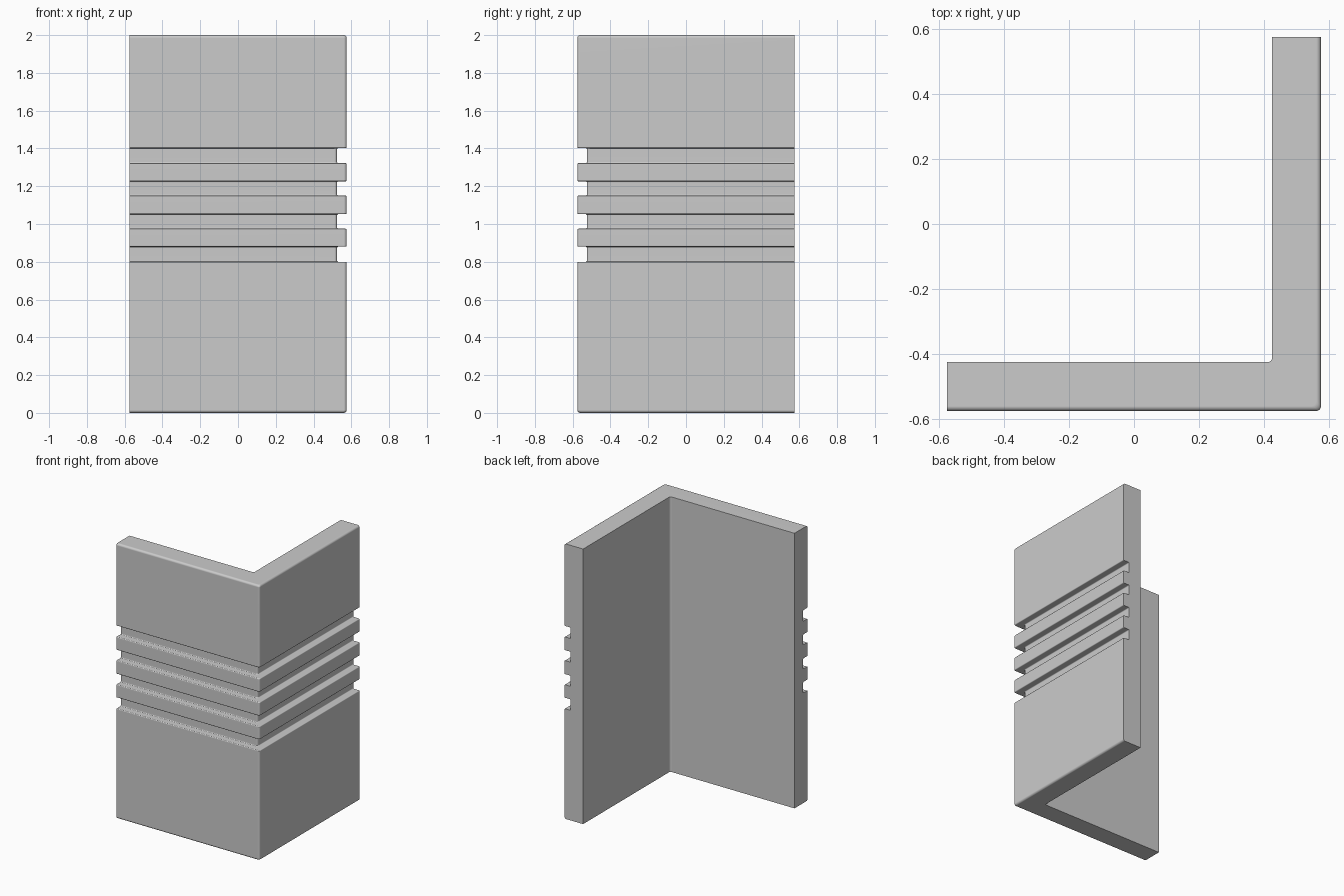
import bpy, bmesh, math
from mathutils import Vector

if "Cube" in bpy.data.objects:
    bpy.data.objects.remove(bpy.data.objects["Cube"])

HALF, THICK, HEIGHT = 0.575, 0.15, 2.0
DEPTH = 0.05
ROUND, LIP, SEG = 0.015, 0.006, 4
GROOVES = [(0.80, 0.88), (0.975, 1.052), (1.15, 1.226), (1.322, 1.402)]


def fillet(prev, cur, nxt, r):
    """Points of a rounded right-angle corner."""
    if r == 0:
        return [cur]
    a = (prev - cur).normalized() * r
    b = (nxt - cur).normalized() * r
    centre = cur + a + b
    angles = [math.pi / 2 * i / SEG for i in range(SEG + 1)]
    return [centre - b * math.cos(t) - a * math.sin(t) for t in angles]


# Wall section as (depth from outer face, height), with a corner radius each
corners = [(THICK, 0, 0), (0, 0, ROUND)]
for low, high in GROOVES:
    corners += [(0, low, LIP), (DEPTH, low, LIP), (DEPTH, high, LIP), (0, high, LIP)]
corners += [(0, HEIGHT, ROUND), (THICK, HEIGHT, 0)]
points = [Vector(c[:2]) for c in corners]
section = []
for i, (point, corner) in enumerate(zip(points, corners)):
    section += fillet(points[i - 1], point, points[(i + 1) % len(points)], corner[2])


def path(d):
    """L-shaped plan path, inset by d from the outer faces."""
    start = Vector((-HALF, -HALF + d))
    turn = Vector((HALF - d, -HALF + d))
    end = Vector((HALF - d, HALF))
    return [start] + fillet(start, turn, end, ROUND) + [end]


# Sweep the section round the corner and cap both ends
bm = bmesh.new()
rows = [[bm.verts.new((p.x, p.y, s.y)) for p in path(s.x)] for s in section]
for i, row in enumerate(rows):
    above = rows[(i + 1) % len(rows)]
    for j in range(len(row) - 1):
        bm.faces.new((row[j], row[j + 1], above[j + 1], above[j]))
for end in (0, -1):
    bm.faces.new([row[end] for row in rows])
bmesh.ops.recalc_face_normals(bm, faces=bm.faces)

mesh = bpy.data.meshes.new("grooved_corner_wall")
bm.to_mesh(mesh)
bm.free()
wall = bpy.data.objects.new("grooved_corner_wall", mesh)
bpy.context.collection.objects.link(wall)

# Smooth the small rounded edges while keeping the large faces flat
bpy.context.view_layer.objects.active = wall
wall.select_set(True)
bpy.ops.object.shade_smooth_by_angle(angle=math.radians(35))
weighted = wall.modifiers.new("flat_faces", 'WEIGHTED_NORMAL')
weighted.keep_sharp = True
